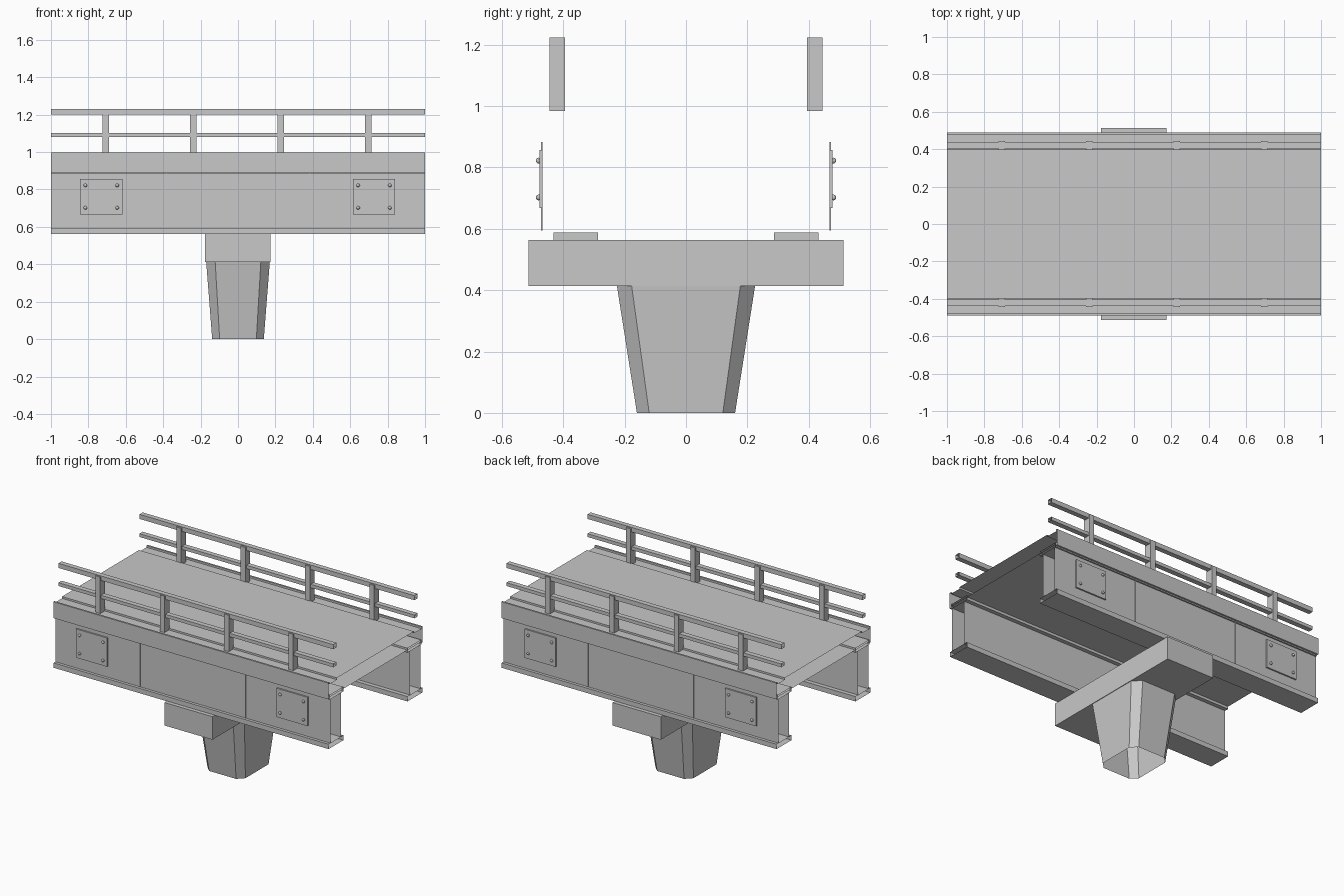
import bpy, bmesh, math
from mathutils import Matrix

cube = bpy.data.objects.get("Cube")
if cube:
    bpy.data.objects.remove(cube, do_unlink=True)

concrete = bpy.data.materials.new("concrete_grey")
concrete.use_nodes = True
GREY = (0.58, 0.58, 0.58, 1)
concrete.diffuse_color = GREY
concrete.node_tree.nodes["Principled BSDF"].inputs["Base Color"].default_value = GREY


def finish(name, bm):
    bmesh.ops.recalc_face_normals(bm, faces=bm.faces)
    mesh = bpy.data.meshes.new(name)
    bm.to_mesh(mesh)
    bm.free()
    mesh.materials.append(concrete)
    obj = bpy.data.objects.new(name, mesh)
    bpy.context.collection.objects.link(obj)


def loft(name, rings, cap=False):
    """Skin closed rings of points, leaving the ends open unless capped."""
    bm = bmesh.new()
    loops = [[bm.verts.new(p) for p in ring] for ring in rings]
    for a, b in zip(loops, loops[1:]):
        for i in range(len(a)):
            j = (i + 1) % len(a)
            bm.faces.new((a[i], a[j], b[j], b[i]))
    if cap:
        bm.faces.new(loops[0])
        bm.faces.new(loops[-1])
    finish(name, bm)


def beam(name, profile):
    """Open-ended run along x of a (y, z) profile."""
    loft(name, [[(x, y, z) for y, z in profile] for x in (-1, 1)])


def rect(y0, y1, z0, z1):
    return [(y0, z0), (y1, z0), (y1, z1), (y0, z1)]


def box(name, x0, x1, y0, y1, z0, z1):
    ring = rect(y0, y1, z0, z1)
    loft(name, [[(x, y, z) for y, z in ring] for x in (x0, x1)], cap=True)


def octagon(hx, hy, c, z):
    return [(hx, hy - c, z), (hx - c, hy, z), (c - hx, hy, z), (-hx, hy - c, z),
            (-hx, c - hy, z), (c - hx, -hy, z), (hx - c, -hy, z), (hx, c - hy, z)]


def bolt(name, x, y, z):
    bm = bmesh.new()
    bmesh.ops.create_uvsphere(bm, u_segments=10, v_segments=6, radius=0.0095,
                              matrix=Matrix.Translation((x, y, z))
                              @ Matrix.Rotation(math.pi / 2, 4, "X"))
    finish(name, bm)


# Pier: tapered column, open at the foot, and the crosshead
loft("pier_column", [octagon(0.138, 0.16, 0.04, 0), octagon(0.17, 0.225, 0.048, 0.413)])
box("pier_cap", -0.176, 0.174, -0.513, 0.513, 0.413, 0.564)

# Deck slab: raised roadway, lower verges, edge fascias
half_deck = [(0.4, 0.997), (0.4, 0.985), (0.478, 0.985), (0.478, 0.997),
             (0.49, 0.997), (0.49, 0.89), (0.478, 0.89), (0.478, 0.9)]
beam("deck_slab", half_deck + [(-y, z) for y, z in reversed(half_deck)])

for side, label in ((-1, "front"), (1, "back")):
    def ys(a, b):
        return sorted((side * a, side * b))

    # Box girder with flanges, resting on a bearing pad
    beam(label + "_girder_web", rect(*ys(0.36, 0.468), 0.592, 0.883))
    beam(label + "_bottom_flange", rect(*ys(0.333, 0.487), 0.562, 0.594))
    beam(label + "_top_flange", rect(*ys(0.333, 0.477), 0.883, 0.912))
    box(label + "_bearing_pad", -0.12, 0.12, *ys(0.287, 0.432), 0.563, 0.588)

    # Web stiffeners, and bolted splice plates
    for sx in (-1, 1):
        box(label + "_stiffener", sx * 0.383 - 0.002, sx * 0.383 + 0.002,
            *ys(0.467, 0.473), 0.594, 0.883)
        px = sx * 0.729 - 0.002
        box(label + "_splice_plate", px - 0.113, px + 0.113, *ys(0.467, 0.478), 0.667, 0.856)
        for dx in (-0.085, 0.085):
            for z in (0.702, 0.822):
                bolt(label + "_bolt", px + dx, side * 0.48, z)

    # Railing
    beam(label + "_top_rail", rect(*ys(0.405, 0.438), 1.2, 1.23))
    beam(label + "_middle_rail", rect(*ys(0.405, 0.438), 1.081, 1.103))
    for i in range(4):
        x = (i - 1.5) * 0.468 - 0.006
        box(label + "_rail_post", x - 0.0175, x + 0.0175, *ys(0.395, 0.445), 0.983, 1.224)
